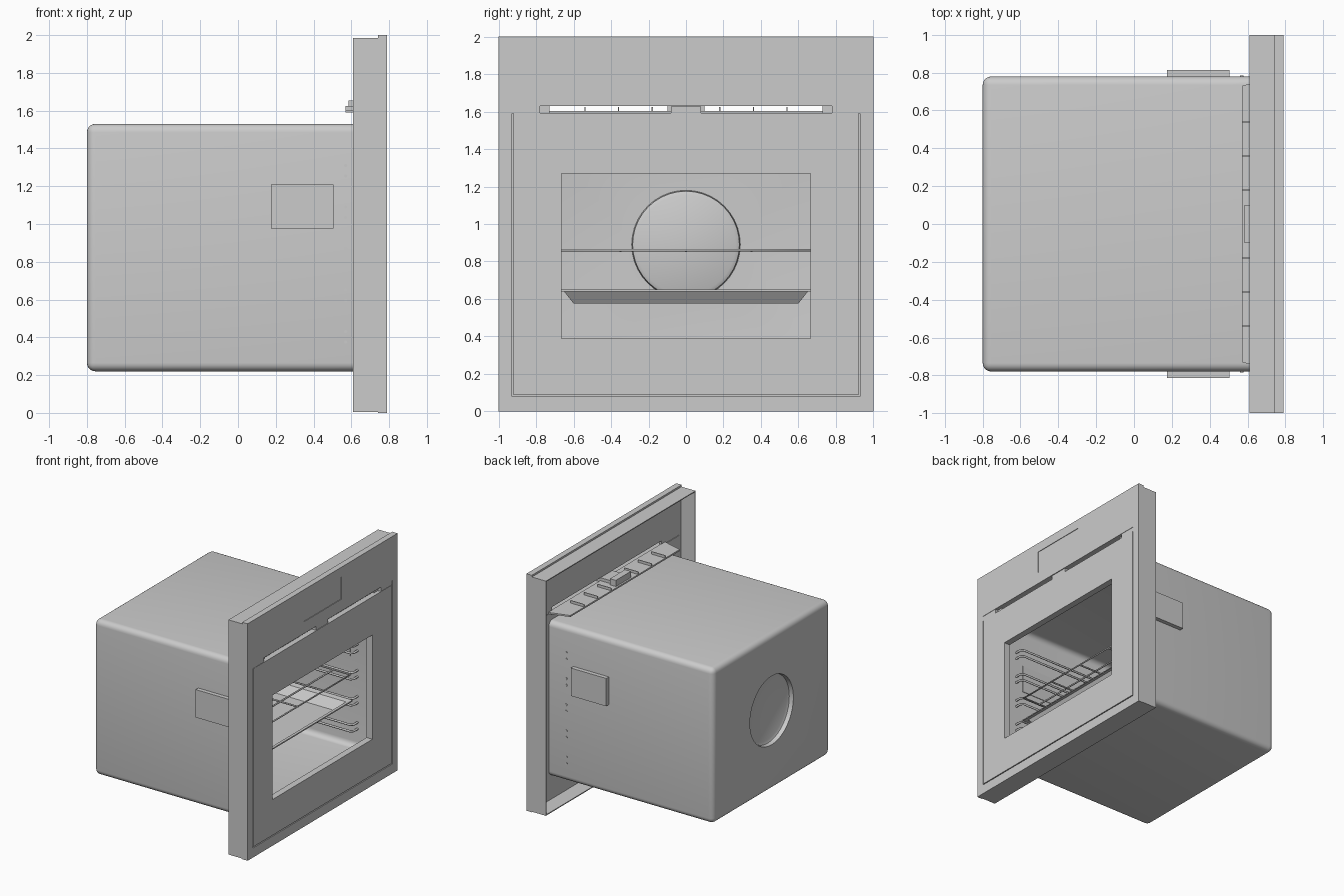
import bpy, bmesh, math
from mathutils import Vector

if "Cube" in bpy.data.objects:
    bpy.data.objects.remove(bpy.data.objects["Cube"])

grey = bpy.data.materials.new("light_grey")
grey.diffuse_color = (0.6, 0.6, 0.6, 1)
grey.use_nodes = True
grey.node_tree.nodes["Principled BSDF"].inputs["Base Color"].default_value = grey.diffuse_color


def finish(name, bm, smooth=False):
    bmesh.ops.recalc_face_normals(bm, faces=bm.faces)
    me = bpy.data.meshes.new(name)
    bm.to_mesh(me)
    bm.free()
    me.materials.append(grey)
    ob = bpy.data.objects.new(name, me)
    bpy.context.collection.objects.link(ob)
    if smooth:
        bpy.context.view_layer.objects.active = ob
        ob.select_set(True)
        bpy.ops.object.shade_smooth_by_angle(angle=math.radians(40))
        ob.select_set(False)
    return ob


def box(name, x0, x1, y0, y1, z0, z1):
    bm = bmesh.new()
    bmesh.ops.create_cube(bm, size=1)
    for v in bm.verts:
        v.co = ((x0 + x1) / 2 + v.co.x * (x1 - x0), (y0 + y1) / 2 + v.co.y * (y1 - y0),
                (z0 + z1) / 2 + v.co.z * (z1 - z0))
    return finish(name, bm)


def ring(name, x0, x1, outer, inner):
    """Rectangular frame facing x; rectangles are (half width, z0, z1)."""
    bm = bmesh.new()
    loops = []
    for x, (h, a, b) in ((x0, outer), (x1, outer), (x1, inner), (x0, inner)):
        loops.append([bm.verts.new((x, y, z)) for y, z in ((-h, a), (h, a), (h, b), (-h, b))])
    for i in range(4):
        p, q = loops[i], loops[(i + 1) % 4]
        for j in range(4):
            k = (j + 1) % 4
            bm.faces.new((p[j], p[k], q[k], q[j]))
    return finish(name, bm)


def wires(name, paths, radius):
    cu = bpy.data.curves.new(name, 'CURVE')
    cu.dimensions = '3D'
    cu.bevel_depth = radius
    cu.bevel_resolution = 1
    cu.use_fill_caps = True
    for path in paths:
        sp = cu.splines.new('POLY')
        sp.points.add(len(path) - 1)
        for pt, co in zip(sp.points, path):
            pt.co = (*co, 1)
    cu.materials.append(grey)
    ob = bpy.data.objects.new(name, cu)
    bpy.context.collection.objects.link(ob)
    return ob


# Front surround with a shallow display recess, and the thin casing behind it
surround = ring("front_surround", 0.74, 0.79, (1, 0, 2), (0.93, 0.08, 1.63))
cutter = box("display_cutter", 0.785, 0.85, -0.25, 0.25, 1.73, 1.92)
cutter.hide_render = True
cutter.hide_viewport = True
mod = surround.modifiers.new("display_recess", 'BOOLEAN')
mod.operation = 'DIFFERENCE'
mod.object = cutter
ring("rear_casing", 0.61, 0.74, (0.998, 0.004, 1.985), (0.99, 0.012, 1.977))

# Door with window, and the sheet closing the groove round it
ring("door", 0.745, 0.79, (0.922, 0.088, 1.592), (0.665, 0.39, 1.27))
ring("door_backing", 0.735, 0.745, (0.96, 0.05, 1.59), (0.665, 0.39, 1.27))

# Handle gap: end blocks and centre grip
for s, side in ((-1, "left"), (1, "right")):
    y0, y1 = sorted((s * 0.78, s * 0.93))
    box("slot_end_" + side, 0.74, 0.787, y0, y1, 1.59, 1.63)
    y0, y1 = sorted((s * 0.73, s * 0.78))
    box("slot_step_" + side, 0.74, 0.76, y0, y1, 1.59, 1.63)
box("door_catch", 0.61, 0.785, -0.08, 0.08, 1.59, 1.628)

# Air ledge with fins behind the gap
bm = bmesh.new()
outline = ((0.57, -0.73), (0.745, -0.78), (0.745, 0.78), (0.57, 0.73))
face = bm.faces.new([bm.verts.new((x, y, 1.59)) for x, y in outline])
ext = bmesh.ops.extrude_face_region(bm, geom=[face])
for v in ext["geom"]:
    if isinstance(v, bmesh.types.BMVert):
        v.co.z = 1.603
finish("air_ledge", bm)
for i, y in enumerate((-0.54, -0.36, -0.18, 0.18, 0.36, 0.54)):
    box("air_fin_%d" % i, 0.57, 0.7, y - 0.003, y + 0.003, 1.6, 1.625)
box("catch_housing", 0.585, 0.64, -0.1, 0.1, 1.6, 1.655)

# Cavity shell: rounded box, open at the door, with round fan recess at the back
bm = bmesh.new()
bmesh.ops.create_cube(bm, size=1)
for v in bm.verts:
    v.co = (-0.03 + v.co.x * 1.54, v.co.y * 1.56, 0.875 + v.co.z * 1.31)
bmesh.ops.delete(bm, geom=[f for f in bm.faces if f.normal.x > 0.9], context='FACES')
edges = [e for e in bm.edges if not all(v.co.x > 0.7 for v in e.verts)]
bmesh.ops.bevel(bm, geom=edges, offset=0.045, segments=5, profile=0.5, affect='EDGES')
bm.normal_update()
back = max((f for f in bm.faces if abs(f.normal.x) > 0.99), key=lambda f: f.calc_area())
rim_edges = list(back.edges)
bmesh.ops.delete(bm, geom=[back], context='FACES_ONLY')
n = 40


def circle(x, r):
    return [bm.verts.new((x, r * math.cos(2 * math.pi * i / n), 0.89 + r * math.sin(2 * math.pi * i / n)))
            for i in range(n)]


c0, c1, c2 = circle(-0.8, 0.29), circle(-0.765, 0.285), circle(-0.755, 0.265)
hole = [bm.edges.new((c0[i], c0[(i + 1) % n])) for i in range(n)]
bmesh.ops.triangle_fill(bm, edges=rim_edges + hole, use_beauty=True, normal=Vector((-1, 0, 0)))
for a, b in ((c0, c1), (c1, c2)):
    for i in range(n):
        j = (i + 1) % n
        bm.faces.new((a[i], a[j], b[j], b[i]))
bm.faces.new(c2)
finish("oven_cavity", bm, smooth=True)

# Side plates
box("side_plate_left", 0.175, 0.505, -0.815, -0.775, 0.975, 1.21)
box("side_plate_right", 0.175, 0.505, 0.775, 0.815, 0.975, 1.21)

# Paired shelf rails on both walls
for s, side in ((-1, "left"), (1, "right")):
    paths = []
    for z in (1.31, 1.09, 0.87, 0.65, 0.43):
        for dz in (0, -0.055):
            paths.append([(x, s * y, z + dz) for x, y in
                          ((0.57, 0.784), (0.57, 0.73), (0.55, 0.71), (-0.63, 0.71), (-0.65, 0.73), (-0.65, 0.779))])
    wires("shelf_rails_" + side, paths, 0.009)

# Wire rack
zr = 0.86
paths = [[(-0.66, -0.7, zr), (0.56, -0.7, zr), (0.56, 0.7, zr), (-0.66, 0.7, zr), (-0.66, -0.7, zr)]]
paths += [[(-0.5 + 0.15 * i, -0.7, zr), (-0.5 + 0.15 * i, 0.7, zr)] for i in range(7)]
paths += [[(-0.66, y, zr - 0.004), (0.56, y, zr - 0.004)] for y in (-0.35, 0, 0.35)]
wires("wire_rack", paths, 0.007)

# Baking tray: rim, sloping walls, floor
bm = bmesh.new()
loops = []
for x0, x1, h, z in ((-0.68, 0.58, 0.7, 0.64), (-0.68, 0.58, 0.7, 0.65), (-0.65, 0.55, 0.655, 0.645), (-0.6, 0.5, 0.6, 0.575)):
    loops.append([bm.verts.new(p) for p in ((x0, -h, z), (x1, -h, z), (x1, h, z), (x0, h, z))])
for p, q in zip(loops, loops[1:]):
    for j in range(4):
        k = (j + 1) % 4
        bm.faces.new((p[j], p[k], q[k], q[j]))
bm.faces.new(loops[-1])
finish("baking_tray", bm)
